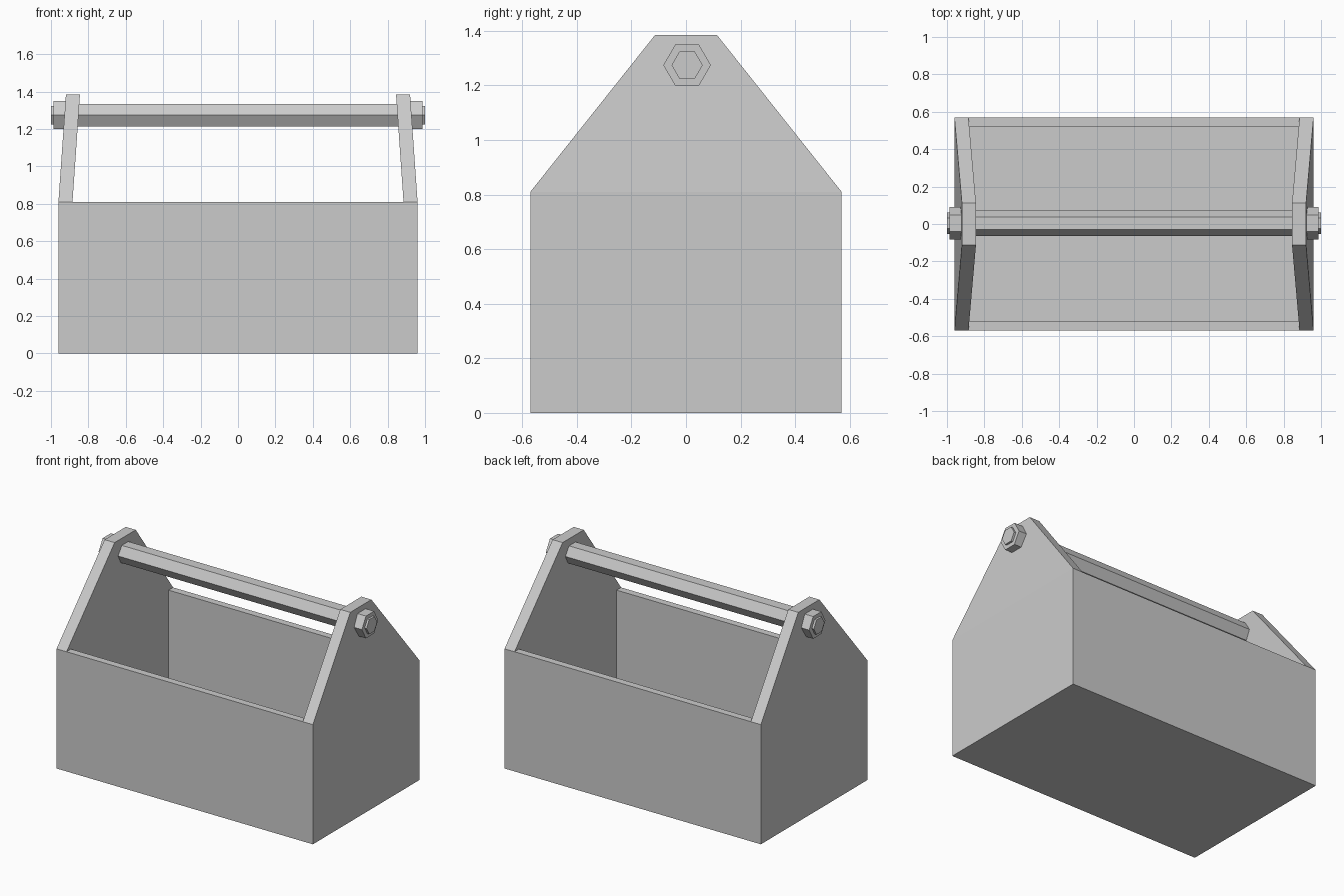
import bpy, bmesh
from math import pi
from mathutils import Matrix

if "Cube" in bpy.data.objects:
    bpy.data.objects.remove(bpy.data.objects["Cube"])

HX, HY, RIM, TOP = 0.96, 0.57, 0.81, 1.385   # half length, half depth, rim height, peak height
IX, IY, FLOOR = 0.885, 0.522, 0.05           # inner half length, inner half depth, floor
AXIS = (0.004, 1.274)                        # handle axis (y, z)


def finish(bm, name):
    bmesh.ops.recalc_face_normals(bm, faces=bm.faces[:])
    mesh = bpy.data.meshes.new(name)
    bm.to_mesh(mesh)
    bm.free()
    obj = bpy.data.objects.new(name, mesh)
    bpy.context.collection.objects.link(obj)
    return obj


def extrude_top(bm, test):
    """Extrude the rim-height faces picked by test; return the new vertices."""
    faces = [f for f in bm.faces if f.normal.z > 0.9
             and abs(f.calc_center_median().z - RIM) < 1e-4 and test(f.calc_center_median())]
    out = bmesh.ops.extrude_face_region(bm, geom=faces)["geom"]
    bmesh.ops.delete(bm, geom=[f for f in faces if f.is_valid], context='FACES_ONLY')
    return [v for v in out if isinstance(v, bmesh.types.BMVert)]


def hex_bar(name, x0, x1, radius):
    bm = bmesh.new()
    mat = (Matrix.Translation(((x0 + x1) / 2, *AXIS))
           @ Matrix.Rotation(pi / 2, 4, 'Y') @ Matrix.Rotation(pi / 2, 4, 'Z'))
    bmesh.ops.create_cone(bm, cap_ends=True, segments=6, radius1=radius, radius2=radius,
                          depth=abs(x1 - x0), matrix=mat)
    # corners point along y, flats face up and down
    c = Matrix.Translation((0, *AXIS))
    if max(v.co.z for v in bm.verts) - AXIS[1] > radius * 0.95:
        bm.transform(c @ Matrix.Rotation(pi / 6, 4, 'X') @ c.inverted())
    return finish(bm, name)


# Box: block cut into a 3 x 3 grid, centre sunk, end strips drawn up into leaning gables
bm = bmesh.new()
bmesh.ops.create_cube(bm, size=1, matrix=Matrix.Translation((0, 0, RIM / 2))
                      @ Matrix.Diagonal((2 * HX, 2 * HY, RIM, 1)))
for s in (-1, 1):
    for co, no in (((s * IX, 0, 0), (1, 0, 0)), ((0, s * IY, 0), (0, 1, 0))):
        bmesh.ops.bisect_plane(bm, geom=bm.verts[:] + bm.edges[:] + bm.faces[:],
                               plane_co=co, plane_no=no)
bm.normal_update()
for v in extrude_top(bm, lambda c: abs(c.x) < IX and abs(c.y) < IY):
    v.co.z = FLOOR
bm.normal_update()
for s in (-1, 1):
    for v in extrude_top(bm, lambda c: c.x * s > IX):
        v.co = (v.co.x - s * 0.04, v.co.y * 0.113 / HY, TOP)
    bm.normal_update()
bmesh.ops.dissolve_limit(bm, angle_limit=0.02, verts=bm.verts[:], edges=bm.edges[:])
finish(bm, "tool_box")

# Handle with a nut and bolt tip at each end
hex_bar("handle_bar", -0.88, 0.88, 0.069)
for side, s in (("left", -1), ("right", 1)):
    hex_bar(side + "_nut", s * 0.89, s * 0.986, 0.087)
    hex_bar(side + "_bolt_tip", s * 0.95, s * 1.0, 0.057)
